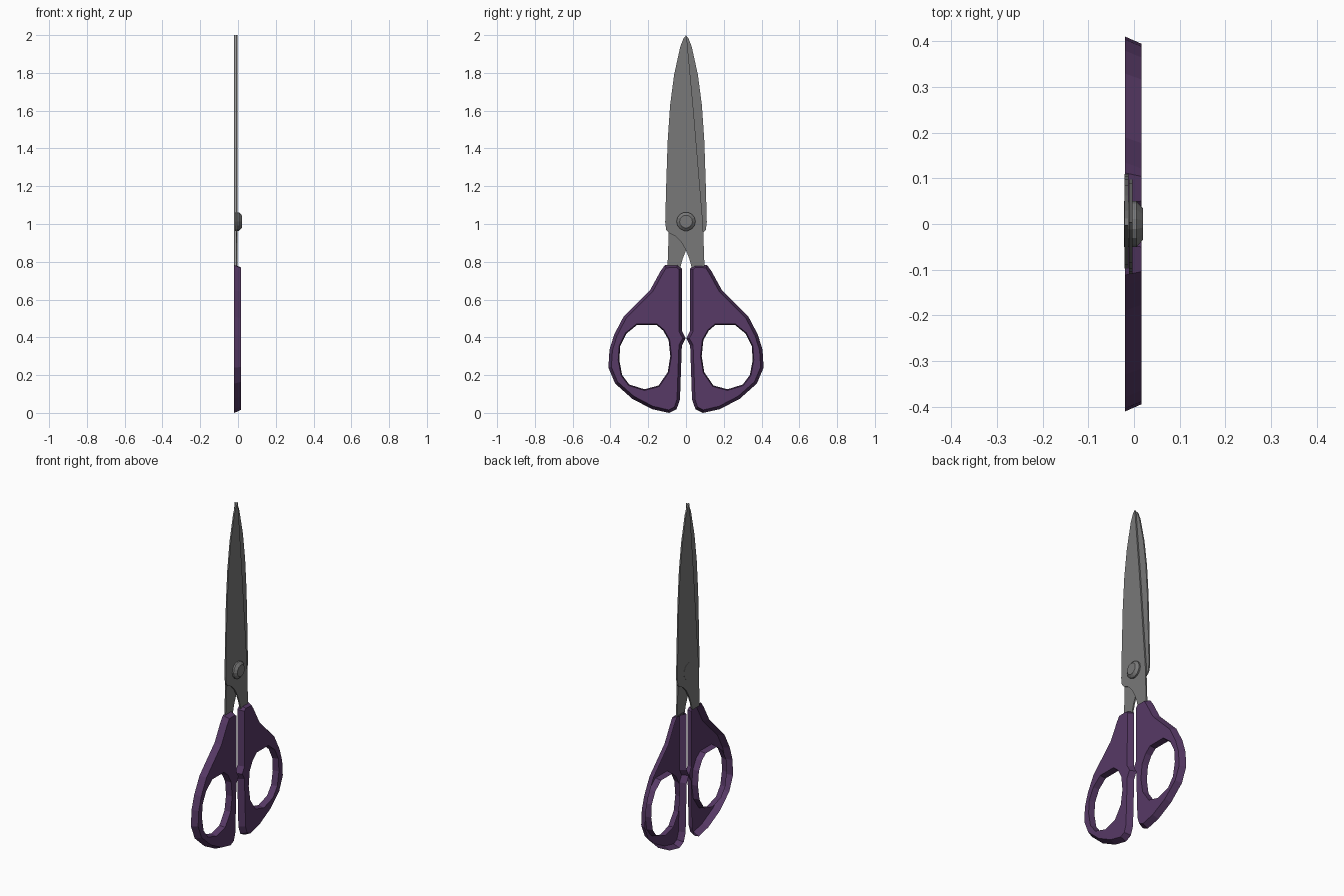
import bpy, bmesh, math
from mathutils import Vector

if "Cube" in bpy.data.objects:
    bpy.data.objects.remove(bpy.data.objects["Cube"])


def material(name, rgb):
    m = bpy.data.materials.new(name)
    m.diffuse_color = (*rgb, 1)
    m.use_nodes = True
    m.node_tree.nodes["Principled BSDF"].inputs["Base Color"].default_value = m.diffuse_color
    return m


steel = material("grey steel", (0.19, 0.19, 0.19))
purple = material("purple plastic", (0.095, 0.041, 0.132))


def finish(bm, name, mat):
    me = bpy.data.meshes.new(name)
    bm.to_mesh(me)
    bm.free()
    me.materials.append(mat)
    ob = bpy.data.objects.new(name, me)
    bpy.context.collection.objects.link(ob)
    return ob


def offset(pts, d):
    """Move a closed (y, z) loop inward by d (outward when d is negative)."""
    n = len(pts)
    p = [Vector(q) for q in pts]
    area = sum(p[i].x * p[(i + 1) % n].y - p[(i + 1) % n].x * p[i].y for i in range(n))
    s = 1 if area > 0 else -1
    out = []
    for i in range(n):
        a = (p[i] - p[i - 1]).normalized()
        b = (p[(i + 1) % n] - p[i]).normalized()
        t = (a + b).normalized()
        out.append(p[i] + Vector((-t.y, t.x)) * d * s)
    return out


def loop_verts(bm, pts, x, side):
    return [bm.verts.new((x, side * y, z)) for y, z in pts]


# Handle: tapered shell with a finger hole, open on its flat back
HANDLE = [(0.022, 0.765), (0.045, 0.785), (0.112, 0.782), (0.135, 0.75), (0.19, 0.65),
          (0.26, 0.58), (0.33, 0.51), (0.38, 0.415), (0.405, 0.335), (0.411, 0.24),
          (0.375, 0.155), (0.285, 0.075), (0.18, 0.02), (0.09, 0.0), (0.05, 0.02),
          (0.032, 0.07), (0.022, 0.355), (0.002, 0.395), (0.022, 0.435)]
HOLE = [(0.155, 0.465), (0.26, 0.465), (0.315, 0.42), (0.348, 0.355), (0.353, 0.28),
        (0.338, 0.20), (0.30, 0.15), (0.22, 0.125), (0.145, 0.145), (0.097, 0.215),
        (0.083, 0.30), (0.092, 0.385), (0.12, 0.435)]


def handle(name, side):
    bm = bmesh.new()
    front_edges = []
    for pts, d in ((HANDLE, 0.016), (HOLE, -0.006)):
        back = loop_verts(bm, pts, -0.02, side)
        front = loop_verts(bm, offset(pts, d), 0.016, side)
        n = len(pts)
        for i in range(n):
            j = (i + 1) % n
            bm.faces.new((back[i], back[j], front[j], front[i]))
            front_edges.append(bm.edges.get((front[i], front[j])))
    bmesh.ops.triangle_fill(bm, edges=front_edges, use_beauty=True, use_dissolve=False)
    bmesh.ops.recalc_face_normals(bm, faces=bm.faces[:])
    face = max(bm.faces, key=lambda f: f.calc_center_median().x)
    if face.normal.x < 0:
        bmesh.ops.reverse_faces(bm, faces=bm.faces[:])
    return finish(bm, name, purple)


# Blade: flat plate with curved spine, straight cutting edge and shank
BLADE = [(0.003, 2.0), (-0.012, 1.985), (-0.03, 1.94), (-0.063, 1.79), (-0.084, 1.63),
         (-0.097, 1.44), (-0.105, 1.2), (-0.11, 1.01), (-0.105, 0.97), (-0.09, 0.952),
         (-0.055, 0.935), (-0.022, 0.90), (0.0, 0.86), (0.018, 0.815), (0.03, 0.77),
         (0.098, 0.77), (0.092, 0.94), (0.09, 1.0), (0.075, 1.18), (0.04, 1.6)]


def blade(name, side, x0, x1):
    bm = bmesh.new()
    a = loop_verts(bm, BLADE, x0, side)
    b = loop_verts(bm, BLADE, x1, side)
    n = len(a)
    bm.faces.new(a)
    bm.faces.new(b)
    for i in range(n):
        j = (i + 1) % n
        bm.faces.new((a[i], a[j], b[j], b[i]))
    bmesh.ops.recalc_face_normals(bm, faces=bm.faces[:])
    return finish(bm, name, steel)


# Rivet: turned pin with a chamfered head
def rivet():
    bm = bmesh.new()
    sides = 14
    rings = []
    for x, r in ((-0.0215, 0.05), (0.006, 0.05), (0.02, 0.034)):
        pts = [(r * math.cos(2 * math.pi * i / sides), 1.013 + r * math.sin(2 * math.pi * i / sides))
               for i in range(sides)]
        rings.append(loop_verts(bm, pts, x, 1))
    for a, b in zip(rings, rings[1:]):
        for i in range(sides):
            j = (i + 1) % sides
            bm.faces.new((a[i], a[j], b[j], b[i]))
    bm.faces.new(rings[0])
    bm.faces.new(rings[-1])
    bmesh.ops.recalc_face_normals(bm, faces=bm.faces[:])
    return finish(bm, "rivet", steel)


handle("right_handle", 1)
handle("left_handle", -1)
blade("front_blade", 1, -0.0115, -0.003)
blade("rear_blade", -1, -0.0205, -0.012)
rivet()
